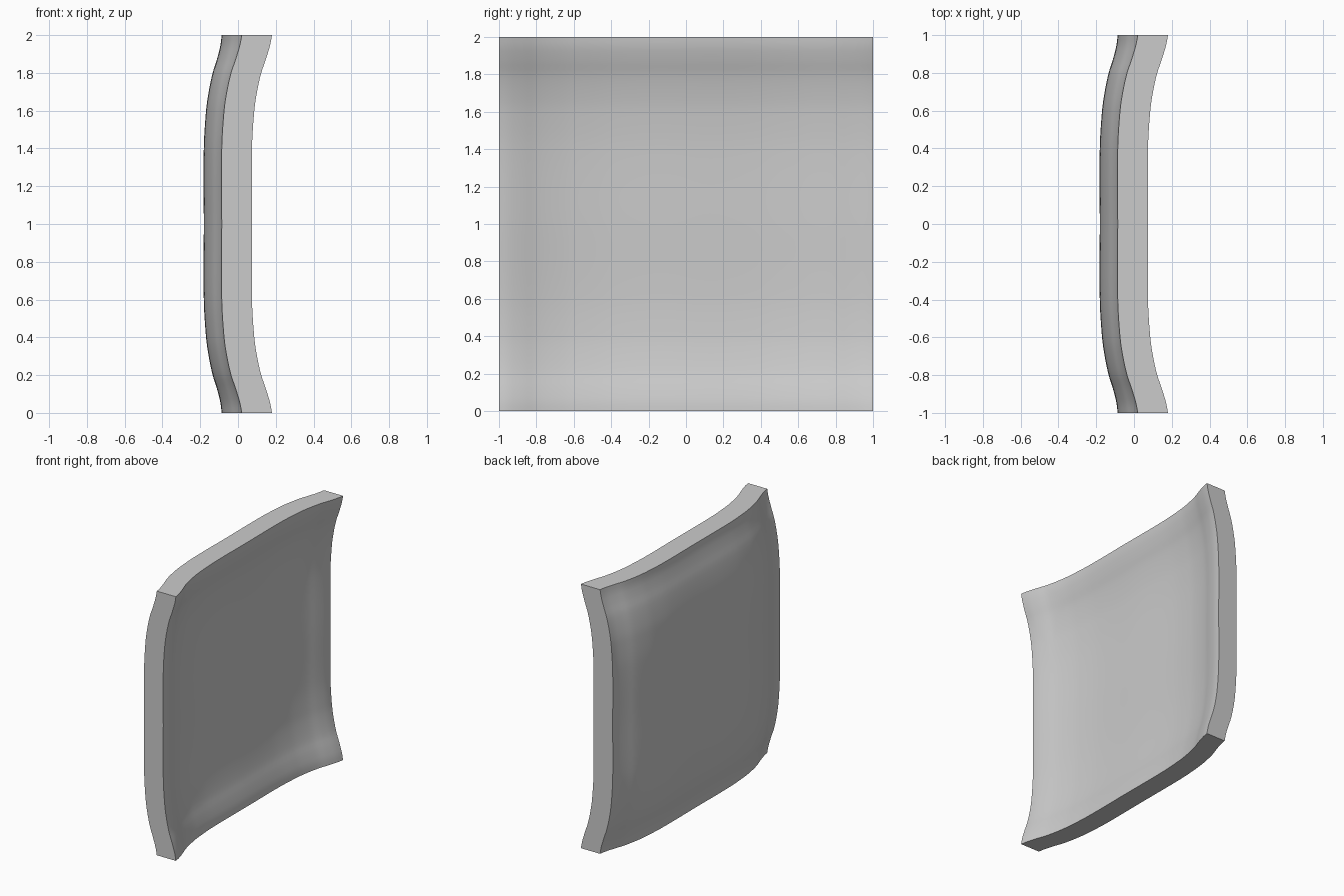
import bpy, bmesh, math
from mathutils import Vector

if "Cube" in bpy.data.objects:
    bpy.data.objects.remove(bpy.data.objects["Cube"])

THICKNESS = 0.16
BACK_X = -0.18
CELLS = 80

# Rise of the dished panel from its flat middle to the rim: (distance, rise)
PROFILE = [(0, 0), (0.4, 0), (0.6, 0.012), (0.7, 0.026), (0.8, 0.047),
           (0.87, 0.069), (0.95, 0.089), (1, 0.094)]


def slope(i):
    a = PROFILE[max(i - 1, 0)]
    b = PROFILE[min(i + 1, len(PROFILE) - 1)]
    return (b[1] - a[1]) / (b[0] - a[0])


def rise(t):
    """Smooth cubic curve through the profile points."""
    t = min(abs(t), 1)
    i = 0
    while i < len(PROFILE) - 2 and t > PROFILE[i + 1][0]:
        i += 1
    (x0, y0), (x1, y1) = PROFILE[i], PROFILE[i + 1]
    w = x1 - x0
    u = (t - x0) / w
    m0 = 0 if i == 0 else slope(i) * w
    m1 = slope(i + 1) * w
    return ((2 * u**3 - 3 * u**2 + 1) * y0 + (u**3 - 2 * u**2 + u) * m0
            + (3 * u**2 - 2 * u**3) * y1 + (u**3 - u**2) * m1)


# Plain grey surface
grey = bpy.data.materials.new("plain_grey")
colour = (0.6, 0.6, 0.6, 1)
grey.diffuse_color = colour
grey.use_nodes = True
grey.node_tree.nodes["Principled BSDF"].inputs["Base Color"].default_value = colour

# Back surface: an upright grid bent towards +x at its rim and corners
bm = bmesh.new()
bmesh.ops.create_grid(bm, x_segments=CELLS, y_segments=CELLS, size=1)
for v in bm.verts:
    y, z = v.co.x, v.co.y
    corner = 0.012 * (y * z) ** 8
    v.co = Vector((BACK_X + rise(y) + rise(z) + corner, y, z + 1))

# Front surface and rim: the same sheet carried straight forward
result = bmesh.ops.extrude_face_region(bm, geom=bm.faces[:], use_keep_orig=True)
front = [g for g in result["geom"] if isinstance(g, bmesh.types.BMVert)]
bmesh.ops.translate(bm, verts=front, vec=(THICKNESS, 0, 0))
bmesh.ops.recalc_face_normals(bm, faces=bm.faces[:])

mesh = bpy.data.meshes.new("dished_panel")
bm.to_mesh(mesh)
bm.free()
mesh.materials.append(grey)
panel = bpy.data.objects.new("dished_panel", mesh)
bpy.context.collection.objects.link(panel)

# Smooth faces with a crisp rim
bpy.ops.object.select_all(action='DESELECT')
panel.select_set(True)
bpy.context.view_layer.objects.active = panel
bpy.ops.object.shade_smooth_by_angle(angle=math.radians(35))
